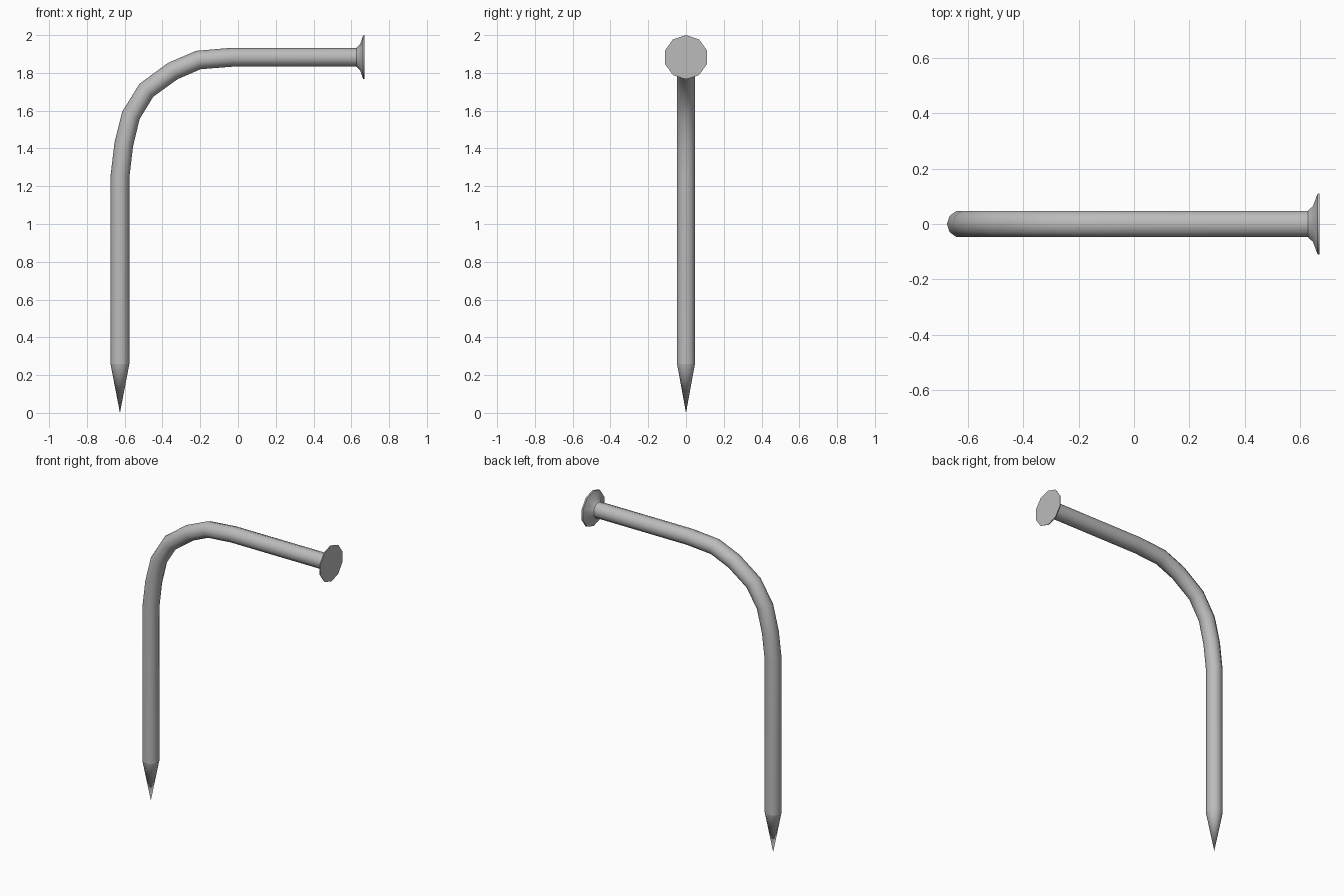
import bpy, bmesh
from math import cos, sin, pi, radians
from mathutils import Vector

SIDES = 10
default = bpy.data.objects.get("Cube")
if default:
    bpy.data.objects.remove(default, do_unlink=True)

steel = bpy.data.materials.new("grey steel")
steel.use_nodes = True
GREY = (0.5, 0.5, 0.5, 1)
steel.diffuse_color = GREY
bsdf = next(n for n in steel.node_tree.nodes if n.type == 'BSDF_PRINCIPLED')
bsdf.inputs["Base Color"].default_value = GREY


def lofted(name, stations, cap_end=False):
    """Skin rings along an XZ path; each station is (x, z, radius)."""
    pts = [Vector((x, 0, z)) for x, z, r in stations]
    bm = bmesh.new()
    rings = []
    for i, (p, (x, z, r)) in enumerate(zip(pts, stations)):
        before = (p - pts[i - 1]).normalized() if i else Vector()
        after = (pts[i + 1] - p).normalized() if i < len(pts) - 1 else Vector()
        tangent = (before + after).normalized()
        side = Vector((0, 1, 0))
        out = side.cross(tangent)
        if r == 0:
            rings.append([bm.verts.new(p)] * SIDES)
            continue
        angles = [2 * pi * k / SIDES for k in range(SIDES)]
        rings.append([bm.verts.new(p + r * (cos(a) * out + sin(a) * side)) for a in angles])
    for a, b in zip(rings, rings[1:]):
        for k in range(SIDES):
            n = (k + 1) % SIDES
            corners = list(dict.fromkeys((a[k], a[n], b[n], b[k])))
            bm.faces.new(corners)
    if cap_end:
        bm.faces.new(rings[-1])
    bmesh.ops.recalc_face_normals(bm, faces=bm.faces)
    mesh = bpy.data.meshes.new(name)
    bm.to_mesh(mesh)
    bm.free()
    mesh.materials.append(steel)
    obj = bpy.data.objects.new(name, mesh)
    bpy.context.collection.objects.link(obj)
    bpy.ops.object.select_all(action='DESELECT')
    obj.select_set(True)
    bpy.context.view_layer.objects.active = obj
    bpy.ops.object.shade_smooth_by_angle(angle=radians(40))
    return obj


R = 0.05
X_LOW, Z_TOP = -0.625, 1.883

# Pointed end
lofted("nail_tip", [(X_LOW, 0, 0), (X_LOW, 0.26, R)])

# Straight lower shaft, bend and horizontal upper shaft
bend = [(-0.605, 1.42), (-0.567, 1.575), (-0.485, 1.708), (-0.345, 1.81), (-0.21, 1.868)]
path = [(X_LOW, 0.26), (X_LOW, 1.25), *bend, (-0.03, Z_TOP), (0.628, Z_TOP)]
lofted("nail_shaft", [(x, z, R) for x, z in path])

# Flared head with a flat face
flare = [(0.628, R), (0.646, 0.068), (0.662, 0.114), (0.67, 0.117)]
lofted("nail_head", [(x, Z_TOP, r) for x, r in flare], cap_end=True)
